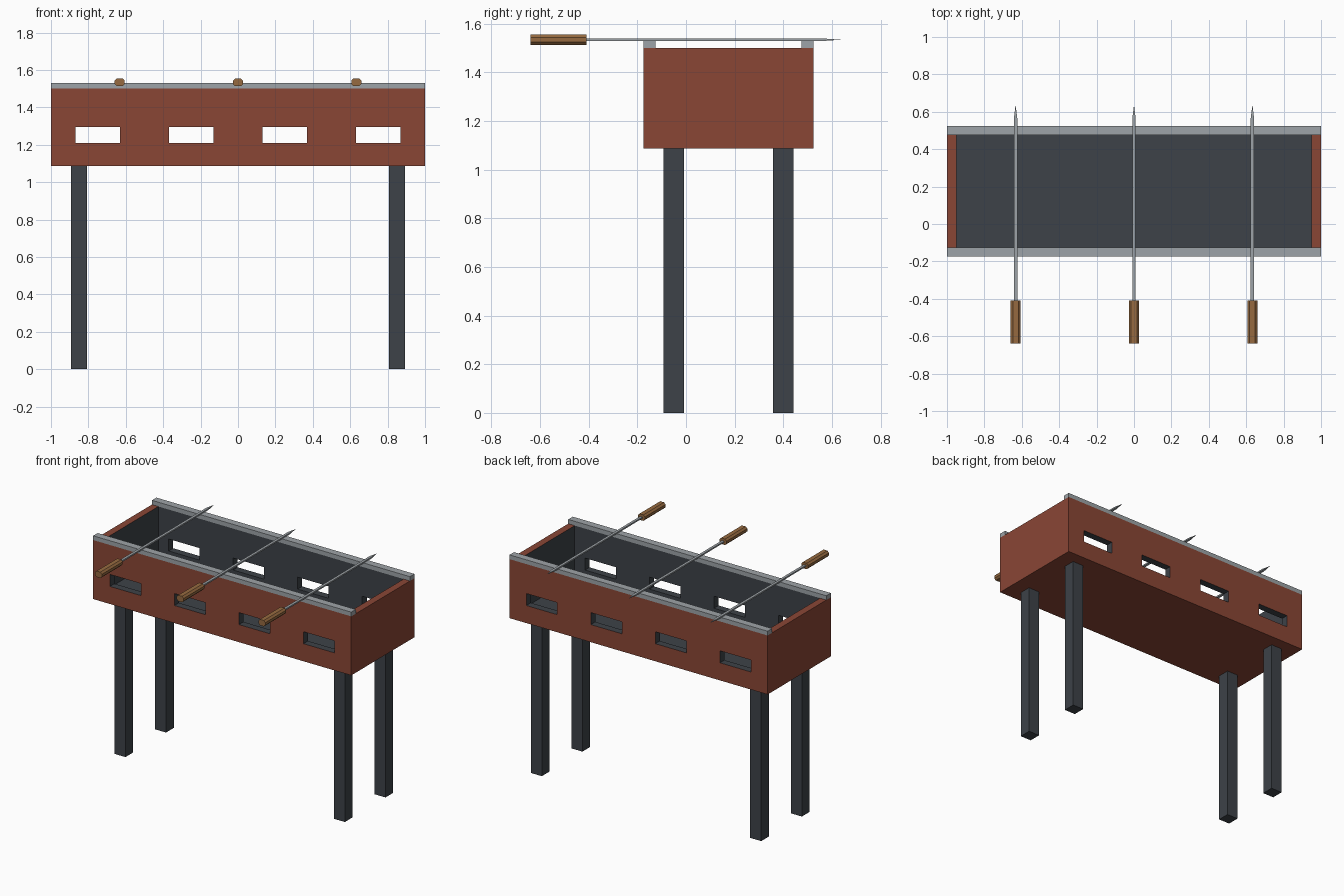
import bpy, bmesh, math
from mathutils import Matrix, Vector

default = bpy.data.objects.get("Cube")
if default:
    bpy.data.objects.remove(default, do_unlink=True)


def material(name, rgb):
    """Flat material from 0-255 display values, stored as linear."""
    col = [((c / 255 + 0.055) / 1.055) ** 2.4 for c in rgb] + [1.0]
    m = bpy.data.materials.new(name)
    m.use_nodes = True
    m.diffuse_color = col
    bsdf = next(n for n in m.node_tree.nodes if n.type == 'BSDF_PRINCIPLED')
    bsdf.inputs["Base Color"].default_value = col
    return m


RED = material("rust red paint", (138, 70, 53))
DARK = material("charcoal steel", (61, 66, 72))
METAL = material("bright steel", (158, 164, 168))
WOOD = material("handle wood", (150, 106, 64))


def finish(name, bm, *mats):
    me = bpy.data.meshes.new(name)
    bmesh.ops.recalc_face_normals(bm, faces=bm.faces)
    bm.to_mesh(me)
    bm.free()
    for m in mats:
        me.materials.append(m)
    ob = bpy.data.objects.new(name, me)
    bpy.context.scene.collection.objects.link(ob)
    return ob


def add_box(bm, lo, hi):
    lo, hi = Vector(lo), Vector(hi)
    mat = Matrix.Translation((lo + hi) / 2) @ Matrix.Diagonal((*(hi - lo), 1))
    bmesh.ops.create_cube(bm, size=1, matrix=mat)


def box(name, lo, hi, mat):
    bm = bmesh.new()
    add_box(bm, lo, hi)
    return finish(name, bm, mat)


# Main dimensions
FRONT, BACK = -0.175, 0.525
BOTTOM, TOP, RAIL_TOP = 1.087, 1.5, 1.53
WALL = 0.05

# Fire box: hollowed out, with four air slots through front and back
body = box("fire_box", (-1, FRONT, BOTTOM), (1, BACK, TOP), RED)
body.data.materials.append(DARK)
cavity = box("cavity_cutter", (-1 + WALL, FRONT + WALL, BOTTOM + WALL),
             (1 - WALL, BACK - WALL, TOP + 0.2), DARK)
bm = bmesh.new()
for x in (-0.75, -0.25, 0.25, 0.75):
    add_box(bm, (x - 0.12, FRONT - 0.1, 1.21), (x + 0.12, BACK + 0.1, 1.294))
slots = finish("slot_cutter", bm, DARK)
for cutter in (cavity, slots):
    cutter.hide_render = True
    mod = body.modifiers.new(cutter.name, 'BOOLEAN')
    mod.operation = 'DIFFERENCE'
    mod.solver = 'EXACT'
    mod.object = cutter
bpy.context.view_layer.update()
cut = bpy.data.meshes.new_from_object(
    body.evaluated_get(bpy.context.evaluated_depsgraph_get()))
body.modifiers.clear()
body.data = cut
for cutter in (cavity, slots):
    bpy.data.objects.remove(cutter, do_unlink=True)
cut.materials.clear()
cut.materials.append(RED)
cut.materials.append(DARK)

# Outer skin and rim are painted, everything inside is dark
for p in cut.polygons:
    c = p.center
    outside = (abs(abs(c.x) - 1) < 1e-3
               or min(abs(c.y - FRONT), abs(c.y - BACK)) < 1e-3
               or min(abs(c.z - BOTTOM), abs(c.z - TOP)) < 1e-3)
    p.material_index = 0 if outside else 1

# Rails along the long walls
for name, y in (("front_rail", FRONT), ("back_rail", BACK - WALL)):
    box(name, (-1, y, TOP), (1, y + WALL, RAIL_TOP), METAL)

# Legs
LEG = 0.0425
for side, x in (("left", 0.85), ("right", -0.85)):
    for end, y in (("front", -0.05), ("back", 0.4)):
        box(f"{end}_{side}_leg", (x - LEG, y - LEG, 0),
            (x + LEG, y + LEG, BOTTOM), DARK)


def handle(name, x, z):
    """Chamfered grip with eight sides, running along y."""
    bm = bmesh.new()
    w, h, c = 0.027, 0.021, 0.012
    ring = [(w, h - c), (w - c, h), (c - w, h), (-w, h - c),
            (-w, c - h), (c - w, -h), (w - c, -h), (w, c - h)]
    face = bm.faces.new([bm.verts.new((x + px, -0.64, z + pz)) for px, pz in ring])
    ext = bmesh.ops.extrude_face_region(bm, geom=[face])
    bmesh.ops.translate(bm, vec=(0, 0.23, 0),
                        verts=[v for v in ext["geom"] if isinstance(v, bmesh.types.BMVert)])
    return finish(name, bm, WOOD)


def blade(name, x, z):
    """Thin flat bar that tapers to a point at the back."""
    bm = bmesh.new()
    add_box(bm, (x - 0.009, -0.42, z - 0.005), (x + 0.009, 0.565, z + 0.005))
    bm.faces.ensure_lookup_table()
    end = max(bm.faces, key=lambda f: f.calc_center_median().y)
    tip = bm.verts.new((x, 0.637, z))
    for e in list(end.edges):
        bm.faces.new((*e.verts, tip))
    bmesh.ops.delete(bm, geom=[end], context='FACES_ONLY')
    return finish(name, bm, METAL)


# Three skewers lying across the rails
for label, x in (("right", -0.633), ("middle", 0), ("left", 0.633)):
    handle(f"{label}_skewer_handle", x, 1.534)
    blade(f"{label}_skewer_blade", x, 1.534)
